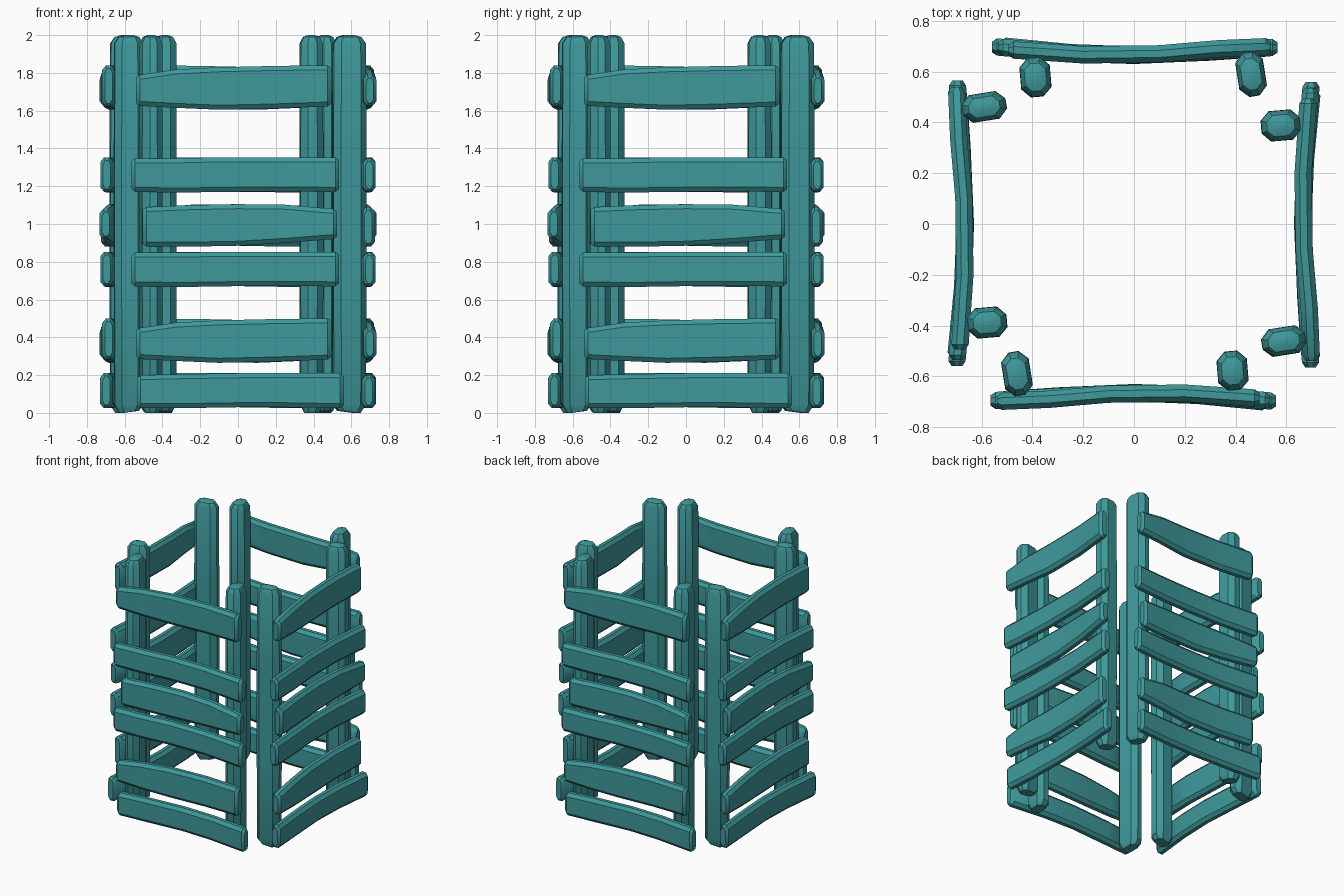
import bpy, bmesh, math
from mathutils import Matrix, Vector

if "Cube" in bpy.data.objects:
    bpy.data.objects.remove(bpy.data.objects["Cube"])

teal = bpy.data.materials.new("teal_wood")
teal.diffuse_color = (0.05, 0.32, 0.33, 1)
teal.use_nodes = True
teal.node_tree.nodes["Principled BSDF"].inputs["Base Color"].default_value = teal.diffuse_color


def octagon(a, b, ca, cb):
    """Chamfered rectangle, half sizes a and b, chamfers ca and cb."""
    return [(a - ca, -b), (a, -b + cb), (a, b - cb), (a - ca, b),
            (-a + ca, b), (-a, b - cb), (-a, -b + cb), (-a + ca, -b)]


def loft(name, rings):
    """Skin a list of rings, cap both ends, give four rotated copies."""
    bm = bmesh.new()
    loops = [[bm.verts.new(p) for p in r] for r in rings]
    for A, B in zip(loops, loops[1:]):
        for i in range(len(A)):
            j = (i + 1) % len(A)
            bm.faces.new((A[i], A[j], B[j], B[i]))
    bm.faces.new(loops[0][::-1])
    bm.faces.new(loops[-1])
    bmesh.ops.recalc_face_normals(bm, faces=bm.faces)
    me = bpy.data.meshes.new(name)
    bm.to_mesh(me)
    bm.free()
    me.materials.append(teal)
    for k, side in enumerate(("front", "right", "back", "left")):
        ob = bpy.data.objects.new(f"{side}_{name}", me)
        bpy.context.collection.objects.link(ob)
        ob.rotation_euler.z = k * math.pi / 2
        if k == 0:
            bpy.ops.object.select_all(action='DESELECT')
            ob.select_set(True)
            bpy.context.view_layer.objects.active = ob
            bpy.ops.object.shade_smooth_by_angle(angle=math.radians(35))


def post(name, x, y, angle, a, b):
    """Upright chamfered post with worn ends."""
    rot = Matrix.Rotation(math.radians(angle), 3, 'Z')
    rings = []
    for z, s in ((0.01, 0.66), (0.045, 0.98), (0.7, 1.0), (1.4, 1.0), (1.955, 0.98), (1.99, 0.7), (2.0, 0.3)):
        rings.append([rot @ Vector((s * u, s * v, 0)) + Vector((x, y, z))
                      for u, v in octagon(a, b, 0.035, 0.035)])
    rings[0] = [Vector((p.x, p.y, 0.0)) if p.y < y else p for p in rings[0]]
    loft(name, rings)


def slat(name, stations, half=0.034):
    """Bowed board through stations of (x, y centre, z low, z high)."""
    def ring(x, y, lo, hi, s):
        h = (hi - lo) / 2 - 0.016 * (1 - s) / 0.4
        return [(x, y + u, (lo + hi) / 2 + v)
                for u, v in octagon(half * s, h, 0.02 * s, 0.024)]
    (x0, *first), (x1, *last) = stations[0], stations[-1]
    rings = [ring(x0, *first, 0.6), ring(x0 + 0.02, *first, 1)]
    rings += [ring(*s, 1) for s in stations[1:-1]]
    rings += [ring(x1 - 0.02, *last, 1), ring(x1, *last, 0.6)]
    loft(name, rings)


# Posts behind the boards
post("left_post", -0.461, -0.59, 9, 0.055, 0.088)
post("right_post", 0.388, -0.578, 5, 0.06, 0.078)

# Bottom board
slat("slat_bottom", [(-0.535, -0.692, 0.025, 0.2), (-0.3, -0.677, 0.025, 0.205),
                     (0, -0.664, 0.03, 0.21), (0.25, -0.672, 0.03, 0.212),
                     (0.56, -0.697, 0.025, 0.21)])

# Tapered boards
for name, z in (("slat_low", 0), ("slat_top", 1.34)):
    slat(name, [(-0.54, -0.698, z + 0.285, z + 0.45), (-0.33, -0.69, z + 0.275, z + 0.478),
                (-0.1, -0.67, z + 0.265, z + 0.49), (0.2, -0.666, z + 0.272, z + 0.497),
                (0.495, -0.685, z + 0.282, z + 0.5)])

# Straight boards
for name, z in (("slat_mid_low", 0.67), ("slat_mid_high", 1.17)):
    slat(name, [(-0.565, -0.695, z, z + 0.178), (-0.3, -0.68, z - 0.004, z + 0.178),
                (-0.1, -0.668, z, z + 0.183), (0.2, -0.668, z + 0.002, z + 0.183),
                (0.535, -0.695, z, z + 0.183)])

# Middle board, narrowing to the right
slat("slat_middle", [(-0.505, -0.69, 0.88, 1.09), (-0.25, -0.675, 0.88, 1.1),
                     (0, -0.665, 0.885, 1.105), (0.25, -0.675, 0.9, 1.102),
                     (0.525, -0.7, 0.92, 1.08)])
